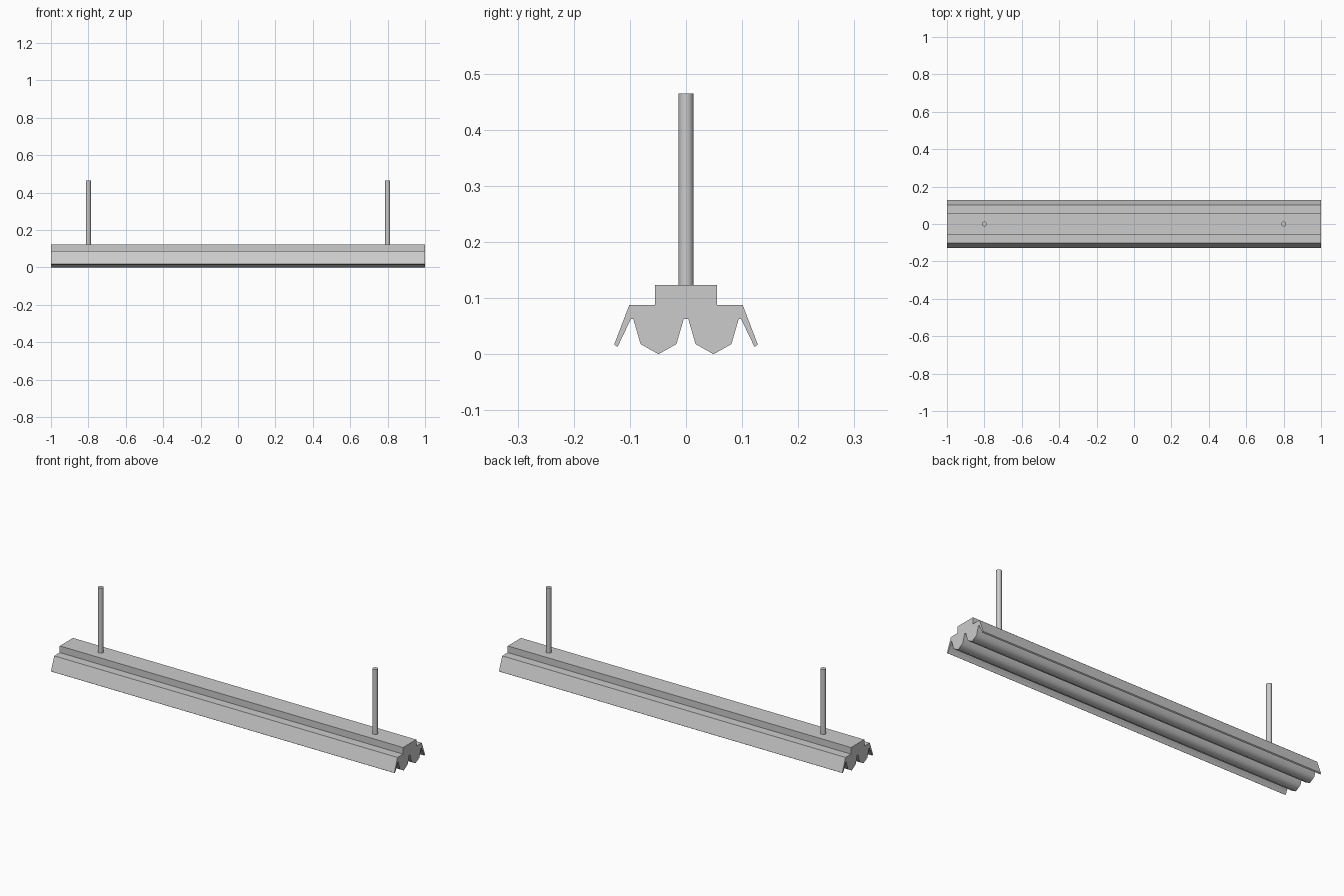
import bpy
import bmesh
import math

if "Cube" in bpy.data.objects:
    bpy.data.objects.remove(bpy.data.objects["Cube"], do_unlink=True)

# Single painted-metal colour
grey = bpy.data.materials.new("light grey metal")
grey.use_nodes = True
colour = (0.6, 0.6, 0.6, 1)
grey.diffuse_color = colour
grey.node_tree.nodes["Principled BSDF"].inputs["Base Color"].default_value = colour


def finish(obj, angle):
    obj.data.materials.append(grey)
    bpy.ops.object.select_all(action="DESELECT")
    obj.select_set(True)
    bpy.context.view_layer.objects.active = obj
    bpy.ops.object.shade_smooth_by_angle(angle=math.radians(angle))


def extrude_profile(name, points, length):
    bm = bmesh.new()
    face = bm.faces.new([bm.verts.new((-length / 2, y, z)) for y, z in points])
    result = bmesh.ops.extrude_face_region(bm, geom=[face], use_keep_orig=True)
    moved = [v for v in result["geom"] if isinstance(v, bmesh.types.BMVert)]
    bmesh.ops.translate(bm, verts=moved, vec=(length, 0, 0))
    bmesh.ops.recalc_face_normals(bm, faces=bm.faces)
    mesh = bpy.data.meshes.new(name)
    bm.to_mesh(mesh)
    bm.free()
    obj = bpy.data.objects.new(name, mesh)
    bpy.context.collection.objects.link(obj)
    return obj


# Lamp body: top housing, shoulder, side flap, groove, tube, centre groove
half = [(0.055, 0.123), (0.055, 0.088), (0.101, 0.088), (0.128, 0.017),
        (0.122, 0.013), (0.098, 0.063), (0.094, 0.063), (0.081, 0.018),
        (0.049, 0.0), (0.017, 0.018), (0.004, 0.063)]
profile = half + [(-y, z) for y, z in reversed(half)]
finish(extrude_profile("lamp_body", profile, 2), 65)

# Hanging rods
for side, x in (("left", 0.8), ("right", -0.8)):
    bottom, top = 0.122, 0.465
    bpy.ops.mesh.primitive_cylinder_add(
        vertices=12, radius=0.0135, depth=top - bottom,
        location=(x, 0, (top + bottom) / 2))
    rod = bpy.context.object
    rod.name = "hanging_rod_" + side
    finish(rod, 40)
